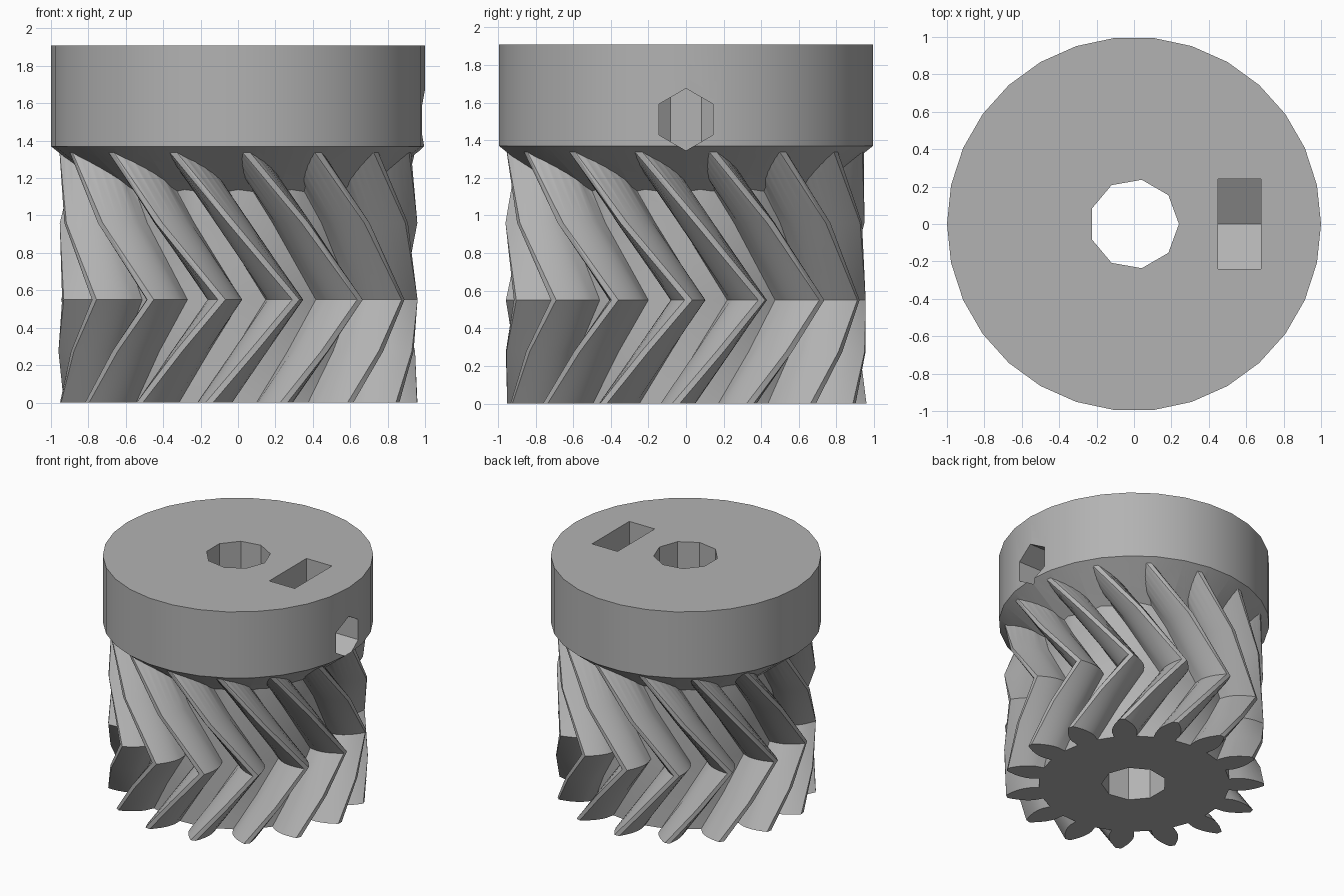
import bpy, bmesh
from math import sin, cos, radians, pi
from mathutils import Matrix

cube = bpy.data.objects.get("Cube")
if cube:
    bpy.data.objects.remove(cube, do_unlink=True)

grey = bpy.data.materials.new("plain_grey")
grey.use_nodes = True
colour = (0.45, 0.45, 0.45, 1)
grey.diffuse_color = colour
grey.node_tree.nodes["Principled BSDF"].inputs["Base Color"].default_value = colour


def finish(name, bm):
    bmesh.ops.recalc_face_normals(bm, faces=bm.faces[:])
    mesh = bpy.data.meshes.new(name)
    bm.to_mesh(mesh)
    bm.free()
    mesh.materials.append(grey)
    obj = bpy.data.objects.new(name, mesh)
    bpy.context.collection.objects.link(obj)
    return obj


def loft(name, rings):
    """Solid through matching closed rings, capped at both ends."""
    bm = bmesh.new()
    loops = [[bm.verts.new(p) for p in ring] for ring in rings]
    n = len(loops[0])
    for low, high in zip(loops, loops[1:]):
        for i in range(n):
            j = (i + 1) % n
            bm.faces.new((low[i], low[j], high[j], high[i]))
    bm.faces.new(loops[0][::-1])
    bm.faces.new(loops[-1])
    bmesh.ops.triangulate(bm, faces=[f for f in bm.faces if len(f.verts) == 4])
    return finish(name, bm)


def circle(radius, z, sides):
    return [(radius * cos(2 * pi * i / sides), radius * sin(2 * pi * i / sides), z)
            for i in range(sides)]


def hex_prism(name, radius, x0, x1, z):
    """Hexagon along x with a corner pointing up."""
    def ring(x):
        return [(x, radius * sin(pi * i / 3), z + radius * cos(pi * i / 3)) for i in range(6)]
    return loft(name, [ring(x0), ring(x1)])


# Herringbone gear: a toothed outline twisted one way, then back
TEETH = 15
MID = 0.55
FLANK = [(0.706, 6.7), (0.77, 6.9), (0.81, 6.4), (0.85, 5.4), (0.89, 4.1), (0.93, 2.5), (0.96, 1.2)]
outline = [(r, -a) for r, a in FLANK] + [(r, a) for r, a in reversed(FLANK)]


def gear_ring(z):
    turn = 18.8 - 90 - 28 * abs(z - MID) / MID
    ring = []
    for t in range(TEETH):
        for r, a in outline:
            angle = radians(turn + a + 360 * t / TEETH)
            ring.append((r * cos(angle), r * sin(angle), z))
    return ring


gear = loft("herringbone_gear", [gear_ring(z) for z in (0, MID / 2, MID, 0.96, 1.38)])

# Collar with a conical underside
collar = loft("collar", [circle(0.69, 1.125, 30), circle(1, 1.37, 30), circle(1, 1.91, 30)])

# Cutters: shaft bore, set screw hole, nut trap and its slot
bore = loft("bore_cutter", [circle(0.24, -0.2, 9), circle(0.24, 2.2, 9)])
screw = hex_prism("screw_cutter", 0.165, 0.05, 1.2, 1.51)
nut = hex_prism("nut_cutter", 0.277, 0.45, 0.68, 1.51)
bm = bmesh.new()
bmesh.ops.create_cube(bm, size=1, matrix=Matrix.Translation((0.565, 0, 1.81))
                      @ Matrix.Diagonal((0.23, 0.48, 0.6, 1)))
slot = finish("slot_cutter", bm)

# Join and cut into one solid
bpy.ops.object.select_all(action='DESELECT')
gear.select_set(True)
bpy.context.view_layer.objects.active = gear
for tool, kind in ((collar, 'UNION'), (bore, 'DIFFERENCE'), (nut, 'DIFFERENCE'),
                   (slot, 'DIFFERENCE'), (screw, 'DIFFERENCE')):
    mod = gear.modifiers.new(tool.name, 'BOOLEAN')
    mod.operation = kind
    mod.solver = 'EXACT'
    mod.object = tool
    bpy.ops.object.modifier_apply(modifier=mod.name)
    bpy.data.objects.remove(tool, do_unlink=True)

bpy.ops.object.shade_smooth_by_angle(angle=radians(25))
